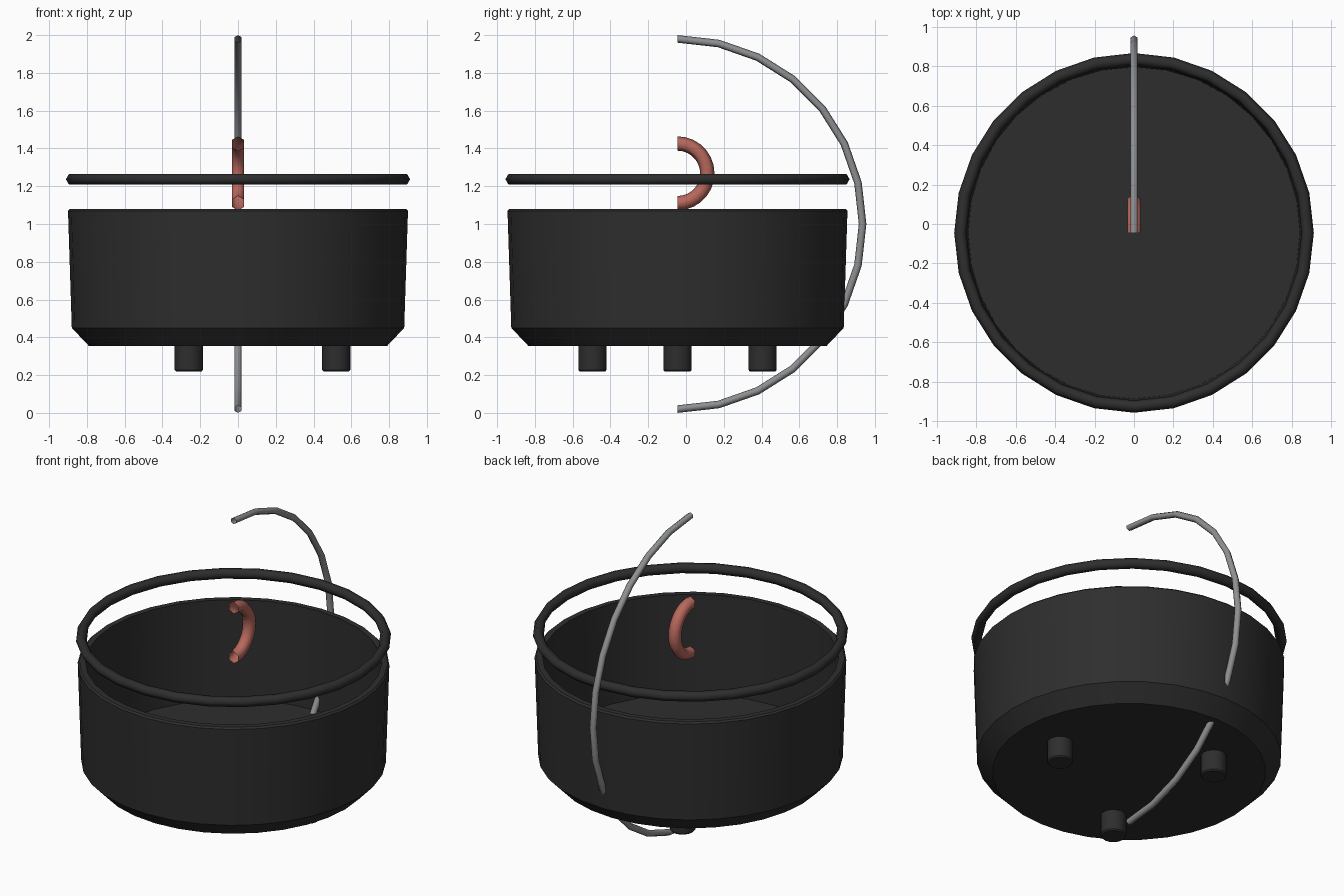
import bpy, bmesh, math
from mathutils import Vector

old = bpy.data.objects.get("Cube")
if old:
    bpy.data.objects.remove(old)

CENTRE_Y = -0.045


def material(name, rgb):
    m = bpy.data.materials.new(name)
    m.use_nodes = True
    m.diffuse_color = (*rgb, 1)
    m.node_tree.nodes["Principled BSDF"].inputs["Base Color"].default_value = (*rgb, 1)
    return m


iron = material("black iron", (0.027, 0.027, 0.027))
steel = material("grey steel", (0.27, 0.28, 0.29))
copper = material("copper red", (0.48, 0.14, 0.11))


def finish(bm, name, mat, loc, angle=40):
    bmesh.ops.recalc_face_normals(bm, faces=bm.faces)
    mesh = bpy.data.meshes.new(name)
    bm.to_mesh(mesh)
    bm.free()
    mesh.materials.append(mat)
    ob = bpy.data.objects.new(name, mesh)
    bpy.context.collection.objects.link(ob)
    ob.location = loc
    bpy.ops.object.select_all(action="DESELECT")
    ob.select_set(True)
    bpy.context.view_layer.objects.active = ob
    bpy.ops.object.shade_smooth_by_angle(angle=math.radians(angle))
    return ob


def lathe(name, profile, sides, mat, loc):
    """Spin a (radius, height) profile about z."""
    bm = bmesh.new()
    verts = [bm.verts.new((r, 0, z)) for r, z in profile]
    edges = [bm.edges.new(pair) for pair in zip(verts, verts[1:])]
    bmesh.ops.spin(bm, geom=verts + edges, cent=(0, 0, 0), axis=(0, 0, 1),
                   angle=math.tau, steps=sides)
    bmesh.ops.remove_doubles(bm, verts=bm.verts, dist=1e-4)
    return finish(bm, name, mat, loc)


def bent_tube(name, major, minor, mat, loc, upright):
    """Hexagonal tube: a full flat ring, or an upright half ring with open ends."""
    bm = bmesh.new()
    verts = []
    for i in range(6):
        a = math.tau * i / 6
        r, side = major + minor * math.cos(a), minor * math.sin(a)
        verts.append(bm.verts.new((side, 0, -r) if upright else (r, 0, side)))
    edges = [bm.edges.new((verts[i], verts[(i + 1) % 6])) for i in range(6)]
    axis = Vector((1, 0, 0)) if upright else Vector((0, 0, 1))
    bmesh.ops.spin(bm, geom=verts + edges, cent=(0, 0, 0), axis=axis,
                   angle=math.pi if upright else math.tau,
                   steps=14 if upright else 28)
    bmesh.ops.remove_doubles(bm, verts=bm.verts, dist=1e-4)
    return finish(bm, name, mat, loc, 65)


# Hollow pot with chamfered base and bevelled rim
lathe("pot_body", [(0, 0.355), (0.79, 0.355), (0.88, 0.45), (0.90, 1.07),
                   (0.89, 1.08), (0.855, 1.08), (0.84, 0.45), (0, 0.45)],
      32, iron, (0, CENTRE_Y, 0))

# Rim ring floating above the pot
bent_tube("rim_ring", 0.88, 0.031, iron, (0, CENTRE_Y, 1.237), False)

# Three feet spaced evenly around the base
for i in range(3):
    a = math.tau * i / 3
    lathe(f"foot_{i + 1}", [(0, 0.22), (0.068, 0.22), (0.075, 0.228),
                            (0.075, 0.37), (0, 0.37)],
          16, iron, (0.52 * math.cos(a), CENTRE_Y + 0.52 * math.sin(a), 0))

# Large wire handle and small grip, both upright half rings bowed to the back
bent_tube("wire_handle", 0.98, 0.02, steel, (0, CENTRE_Y, 1.0), True)
bent_tube("grip", 0.158, 0.038, copper, (0, CENTRE_Y, 1.268), True)
